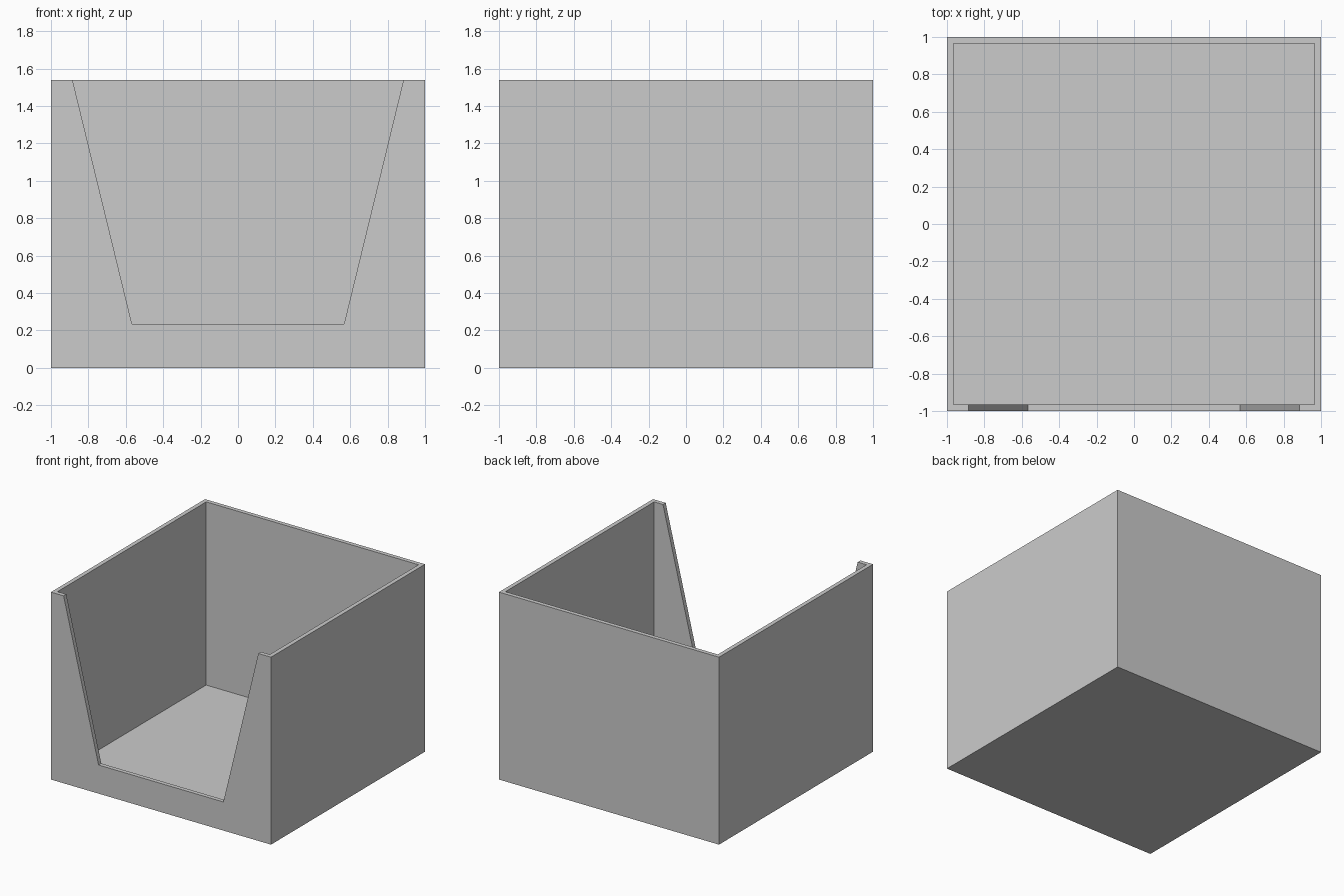
import bpy
import bmesh

cube = bpy.data.objects.get("Cube")
if cube:
    bpy.data.objects.remove(cube, do_unlink=True)

HEIGHT = 1.54
WALL = 0.035
INNER = 1 - WALL

# Single grey for the whole box
grey = bpy.data.materials.new("plain grey")
grey.use_nodes = True
colour = (0.6, 0.6, 0.6, 1)
grey.diffuse_color = colour
grey.node_tree.nodes["Principled BSDF"].inputs["Base Color"].default_value = colour


def prism(name, profile, start, direction):
    """Extrude a closed profile of points along a direction into a solid."""
    bm = bmesh.new()
    face = bm.faces.new([bm.verts.new(p) for p in profile])
    made = bmesh.ops.extrude_face_region(bm, geom=[face])["geom"]
    verts = [v for v in made if isinstance(v, bmesh.types.BMVert)]
    bmesh.ops.translate(bm, verts=verts, vec=direction)
    bmesh.ops.translate(bm, verts=bm.verts, vec=start)
    bmesh.ops.recalc_face_normals(bm, faces=bm.faces)
    mesh = bpy.data.meshes.new(name)
    bm.to_mesh(mesh)
    bm.free()
    mesh.materials.append(grey)
    obj = bpy.data.objects.new(name, mesh)
    bpy.context.collection.objects.link(obj)
    return obj


def square(half):
    return [(-half, -half, 0), (half, -half, 0), (half, half, 0), (-half, half, 0)]


def cut(target, cutter):
    cutter.hide_render = True
    cutter.hide_set(True)
    mod = target.modifiers.new(cutter.name, "BOOLEAN")
    mod.operation = "DIFFERENCE"
    mod.solver = "EXACT"
    mod.object = cutter
    bpy.context.view_layer.objects.active = target
    bpy.ops.object.modifier_apply(modifier=mod.name)
    bpy.data.objects.remove(cutter, do_unlink=True)


# Solid block, hollowed from above to leave walls and a floor
box = prism("open_box", square(1), (0, 0, 0), (0, 0, HEIGHT))
cut(box, prism("hollow", square(INNER), (0, 0, WALL), (0, 0, HEIGHT)))

# Tapered opening in the front wall, run past the rim at the same slope
SILL, LOW, HIGH, EXTRA = 0.235, 0.567, 0.885, 0.2
top = HIGH + EXTRA * (HIGH - LOW) / (HEIGHT - SILL)
rim = HEIGHT + EXTRA
opening = [(-LOW, 0, SILL), (LOW, 0, SILL), (top, 0, rim), (-top, 0, rim)]
cut(box, prism("front_opening", opening, (0, -1.2, 0), (0, 0.5, 0)))
